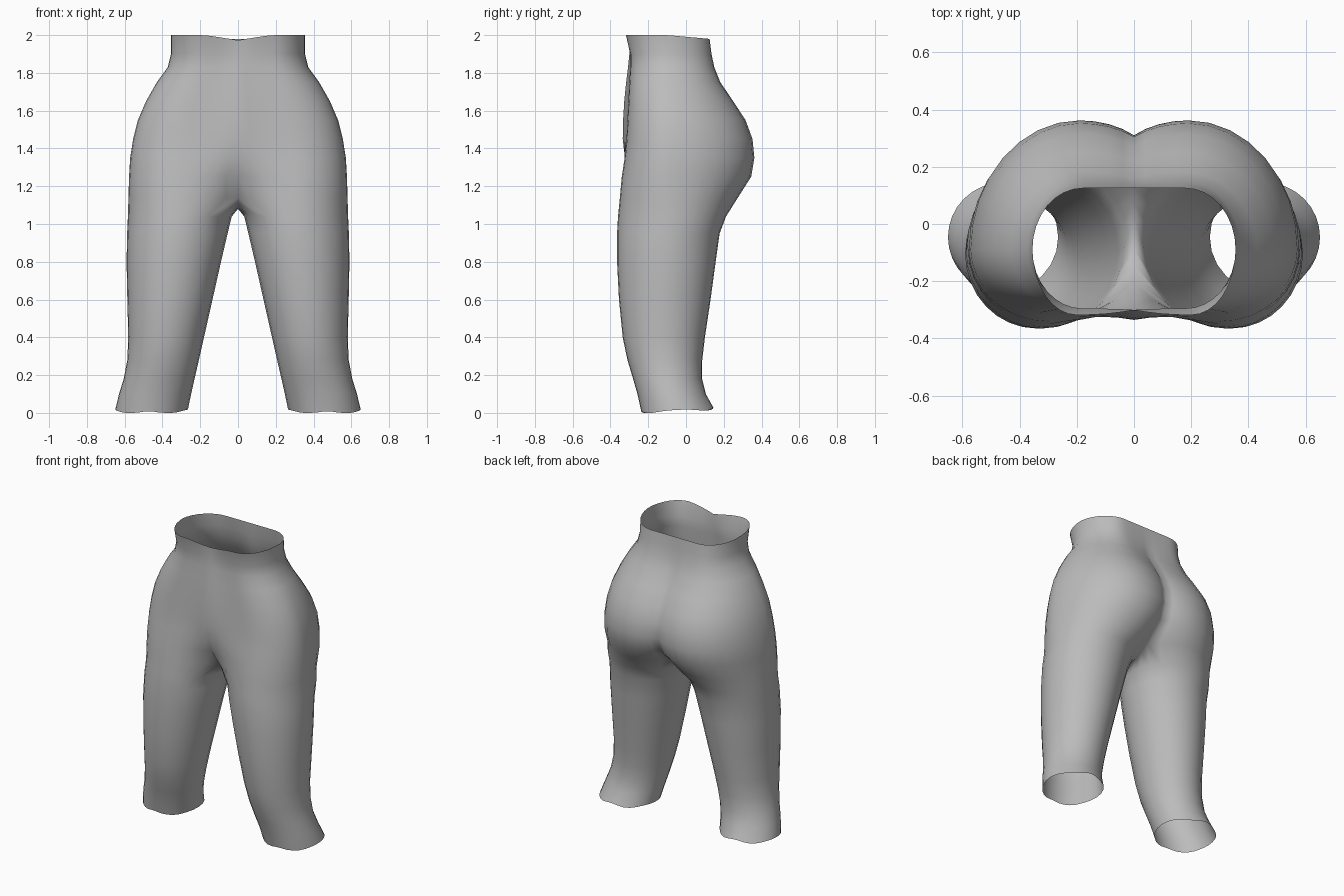
import bpy, bmesh, math
from math import sin, cos, radians, pi

if "Cube" in bpy.data.objects:
    bpy.data.objects.remove(bpy.data.objects["Cube"])

R2 = sin(radians(45))

# Torso levels: z, side x, front peak x, front peak y, front centre y, back peak x, back peak y, back centre y
TORSO = [
    (2.00, .355, .20, -.318, -.300, .18, .125, .125),
    (1.90, .355, .18, -.295, -.300, .18, .135, .130),
    (1.83, .372, .18, -.295, -.307, .18, .150, .140),
    (1.75, .430, .20, -.300, -.317, .18, .182, .160),
    (1.65, .487, .23, -.305, -.327, .18, .250, .215),
    (1.55, .530, .26, -.310, -.333, .18, .315, .270),
    (1.45, .555, .28, -.315, -.335, .19, .352, .305),
    (1.35, .571, .29, -.325, -.322, .19, .362, .310),
    (1.25, .577, .30, -.340, -.285, .20, .345, .270),
    (1.14, .580, .30, -.350, -.200, .23, .275, .130),
]
# Leg levels: z, inner x, outer x, front y, back y
LEG = [
    (1.04, .033, .583, -.360, .212),
    (0.95, .055, .587, -.365, .178),
    (0.80, .090, .590, -.365, .157),
    (0.60, .135, .586, -.355, .130),
    (0.40, .180, .581, -.335, .100),
    (0.28, .207, .586, -.310, .086),
    (0.18, .230, .605, -.280, .085),
    (0.10, .248, .630, -.257, .105),
    (0.02, .265, .650, -.237, .145),
]
OUTER = [-45 + i * 11.25 for i in range(25)]      # front centre, round the outside, to back centre
INNER = [225 + i * 15 for i in range(1, 6)]       # inside of the leg


def torso_ring(row):
    z, xs, cf, yf, yf0, cb, yb, yb0 = row
    ys, pts = -.09, []
    for deg in OUTER:
        s, c = sin(radians(deg)), cos(radians(deg))
        front = deg <= 90
        cx, yp, y0 = (cf, yf, yf0) if front else (cb, yb, yb0)
        if s >= -1e-6:                             # peak to side
            x, y = cx + (xs - cx) * s, ys + (yp - ys) * abs(c)
        else:                                      # peak to centre line
            x = cx * (1 + s / R2)
            y = y0 + (yp - y0) * (abs(c) - R2) / (1 - R2)
        pts.append([max(x, 0), y, z])
    pts[0][0] = pts[-1][0] = 0
    return pts


def leg_ring(row):
    z, xi, xo, yf, yb = row
    cx, rx, cy, ry = (xi + xo) / 2, (xo - xi) / 2, (yf + yb) / 2, (yb - yf) / 2
    return [[cx + rx * sin(radians(d)), cy - ry * cos(radians(d)), z] for d in OUTER + INNER]


# Rings from the waist down
torso = [torso_ring(r) for r in TORSO]
for p in torso[0]:                                 # dipped waist rim
    if p[1] < -.1:
        p[2] -= .027 * max(0, 1 - p[0] / .17)
    else:
        p[2] -= .02 * (p[1] + .1) / .225
legs = [leg_ring(r) for r in LEG]
for p in legs[-1]:                                 # wavy hem, higher at the back
    p[2] = max(0, .012 + .05 * (p[1] + .04) + .007 * sin(p[0] * 30))

# Crotch saddle closes the last torso ring into a leg loop
n = len(INNER) + 1
back, front = torso[-1][-1], torso[-1][0]
for i in range(1, n):
    t = i / n
    torso[-1].append([0, back[1] + (front[1] - back[1]) * t, 1.14 - .06 * sin(pi * t)])

bm = bmesh.new()
rings = [[bm.verts.new(p) for p in ring] for ring in torso + legs]
for k, (a, b) in enumerate(zip(rings, rings[1:])):
    closed = k >= len(torso) - 1
    m = len(b) if closed else len(OUTER) - 1
    for i in range(m):
        j = (i + 1) % len(b)
        bm.faces.new((a[i], b[i], b[j], a[j]))
bmesh.ops.recalc_face_normals(bm, faces=bm.faces)
# make sure the outer side faces outwards
side = max(bm.faces, key=lambda f: f.calc_center_median().x)
if side.normal.x < 0:
    bmesh.ops.reverse_faces(bm, faces=bm.faces)
for f in bm.faces:
    f.smooth = True

mesh = bpy.data.meshes.new("trousers")
bm.to_mesh(mesh)
bm.free()
trousers = bpy.data.objects.new("trousers", mesh)
bpy.context.collection.objects.link(trousers)

grey = bpy.data.materials.new("plain grey")
grey.diffuse_color = (.5, .5, .5, 1)
grey.use_nodes = True
grey.node_tree.nodes["Principled BSDF"].inputs["Base Color"].default_value = grey.diffuse_color
mesh.materials.append(grey)

# Mirror the half into the full garment
mirror = trousers.modifiers.new("mirror", 'MIRROR')
mirror.use_clip = True
mirror.merge_threshold = .001
